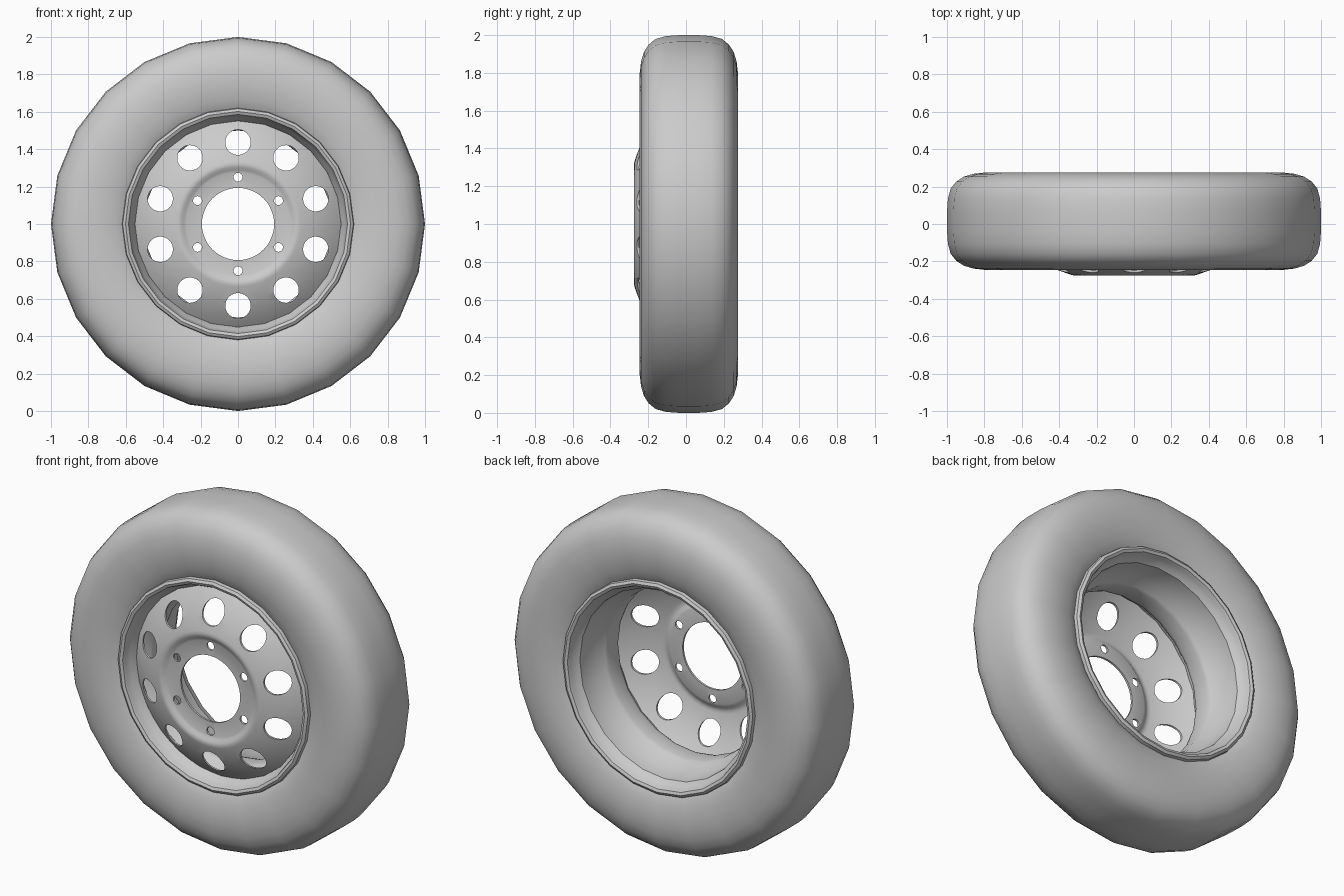
import bpy, bmesh
from math import sin, cos, pi, radians
from mathutils import Matrix

if "Cube" in bpy.data.objects:
    bpy.data.objects.remove(bpy.data.objects["Cube"])


def lathe(name, profile, sides):
    """Spin a closed (radius, y) profile about the wheel axle."""
    bm = bmesh.new()
    rings = [[bm.verts.new((r * sin(2 * pi * i / sides), y, 1 + r * cos(2 * pi * i / sides)))
              for r, y in profile] for i in range(sides)]
    n = len(profile)
    for i in range(sides):
        a, b = rings[i], rings[(i + 1) % sides]
        for j in range(n):
            k = (j + 1) % n
            bm.faces.new((a[j], a[k], b[k], b[j]))
    bmesh.ops.recalc_face_normals(bm, faces=bm.faces)
    mesh = bpy.data.meshes.new(name)
    bm.to_mesh(mesh)
    bm.free()
    ob = bpy.data.objects.new(name, mesh)
    bpy.context.collection.objects.link(ob)
    return ob


def activate(ob):
    bpy.ops.object.select_all(action='DESELECT')
    ob.select_set(True)
    bpy.context.view_layer.objects.active = ob


def smooth(ob, angle=35):
    activate(ob)
    bpy.ops.object.shade_smooth_by_angle(angle=radians(angle))


# tyre: half section mirrored about its mid plane y = 0.015
half = [(0.59, 0.205), (0.62, 0.225), (0.67, 0.245), (0.74, 0.257), (0.80, 0.26),
        (0.86, 0.253), (0.91, 0.238), (0.95, 0.212), (0.98, 0.175), (0.995, 0.12), (1.0, 0.05)]
tyre = lathe("tyre", [(r, 0.015 - w) for r, w in half] +
             [(r, 0.015 + w) for r, w in reversed(half)], 24)
smooth(tyre, 50)

# rim barrel: rolled lips, bead seats and a drop well
inner = [(0.62, -0.212), (0.617, -0.232), (0.602, -0.241), (0.586, -0.234), (0.579, -0.215),
         (0.572, -0.185), (0.552, -0.165), (0.548, -0.13), (0.505, -0.09), (0.50, -0.07),
         (0.50, 0.01), (0.507, 0.03), (0.54, 0.07), (0.55, 0.20), (0.572, 0.222),
         (0.579, 0.245), (0.586, 0.264), (0.602, 0.271), (0.617, 0.262), (0.62, 0.242)]
outer = [(0.607, 0.24), (0.59, 0.22), (0.565, 0.20), (0.555, 0.08), (0.515, 0.03),
         (0.515, -0.08), (0.56, -0.12), (0.565, -0.155), (0.59, -0.19), (0.607, -0.21)]
rim = lathe("rim_barrel", inner + outer, 24)
smooth(rim, 40)

# wheel disc: recessed hub face, raised ring and sloping outer dish
face = [(0.15, -0.256), (0.275, -0.256), (0.29, -0.262), (0.305, -0.272), (0.32, -0.275),
        (0.335, -0.272), (0.41, -0.246), (0.47, -0.213), (0.52, -0.180), (0.556, -0.150)]
disc = lathe("wheel_disc", face + [(r, y + 0.012) for r, y in reversed(face)], 48)

# cutters: axle bore, six bolt holes, ten vent holes
bm = bmesh.new()


def drill(radius, orbit, count, sides):
    for i in range(count):
        a = 2 * pi * i / count
        m = Matrix.Translation((orbit * sin(a), -0.22, 1 + orbit * cos(a))) @ Matrix.Rotation(pi / 2, 4, 'X')
        bmesh.ops.create_cone(bm, cap_ends=True, segments=sides, radius1=radius,
                              radius2=radius, depth=0.4, matrix=m)


drill(0.193, 0, 1, 48)
drill(0.024, 0.25, 6, 16)
drill(0.068, 0.437, 10, 24)
mesh = bpy.data.meshes.new("hole_cutter")
bm.to_mesh(mesh)
bm.free()
cutter = bpy.data.objects.new("hole_cutter", mesh)
bpy.context.collection.objects.link(cutter)
cutter.hide_render = True
mod = disc.modifiers.new("holes", 'BOOLEAN')
mod.operation = 'DIFFERENCE'
mod.solver = 'EXACT'
mod.object = cutter
activate(disc)
bpy.ops.object.modifier_apply(modifier=mod.name)
bpy.data.objects.remove(cutter)
smooth(disc, 35)
